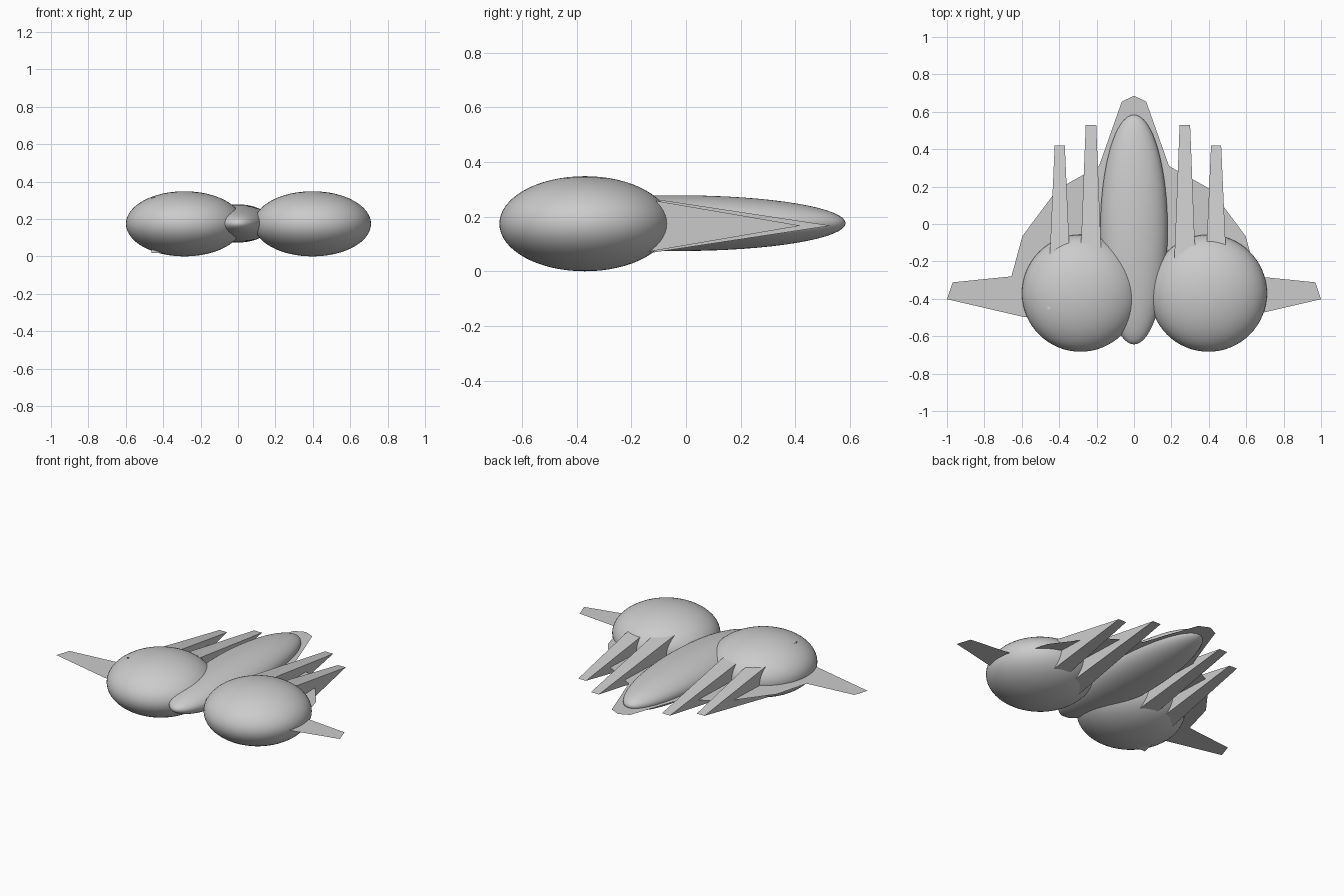
import bpy

if "Cube" in bpy.data.objects:
    bpy.data.objects.remove(bpy.data.objects["Cube"])

MID = 0.167  # height of the wing plane


def ellipsoid(name, centre, radii):
    bpy.ops.mesh.primitive_uv_sphere_add(segments=64, ring_count=32, radius=1, location=centre)
    ob = bpy.context.object
    ob.name = name
    ob.scale = radii
    bpy.ops.object.transform_apply(location=False, rotation=False, scale=True)
    bpy.ops.object.shade_smooth()
    return ob


def mesh_object(name, verts, faces):
    me = bpy.data.meshes.new(name)
    me.from_pydata(verts, [], faces)
    ob = bpy.data.objects.new(name, me)
    bpy.context.collection.objects.link(ob)
    return ob


def wedge(name, cx, tip_y, tip_half, base_y, base_half, base_height):
    # rectangular base tapering to a flat horizontal edge
    verts = [(cx + sx * base_half, base_y, MID + sz * base_height)
             for sx, sz in ((-1, -1), (1, -1), (1, 1), (-1, 1))]
    verts += [(cx - tip_half, tip_y, MID), (cx + tip_half, tip_y, MID)]
    faces = [(0, 1, 2, 3), (0, 4, 5, 1), (3, 2, 5, 4), (0, 3, 4), (1, 5, 2)]
    return mesh_object(name, verts, faces)


# central body and the two big pods (the pods are slightly off centre)
ellipsoid("body", (0, -0.03, 0.176), (0.18, 0.614, 0.102))
ellipsoid("left_pod", (-0.286, -0.37, 0.174), (0.313, 0.313, 0.174))
ellipsoid("right_pod", (0.398, -0.37, 0.174), (0.313, 0.313, 0.174))

# thin flat wing sheet, outline of one half mirrored
half = [(0.065, 0.655), (0.187, 0.31), (0.41, 0.185), (0.597, -0.065), (0.655, -0.28),
        (0.97, -0.312), (1.0, -0.402), (0.59, -0.497)]
outline = [(0, 0.685)] + half + [(-x, y) for x, y in reversed(half)]
mesh_object("wing_sheet", [(x, y, MID) for x, y in outline], [tuple(range(len(outline)))])

# pointed prongs, inner and outer on each side
for side, s in (("left", -1), ("right", 1)):
    wedge(side + "_inner_prong", 0.021 + s * 0.251, 0.53, 0.028, -0.33, 0.062, 0.13)
    wedge(side + "_outer_prong", 0.021 + s * 0.418, 0.42, 0.027, -0.455, 0.066, 0.15)
